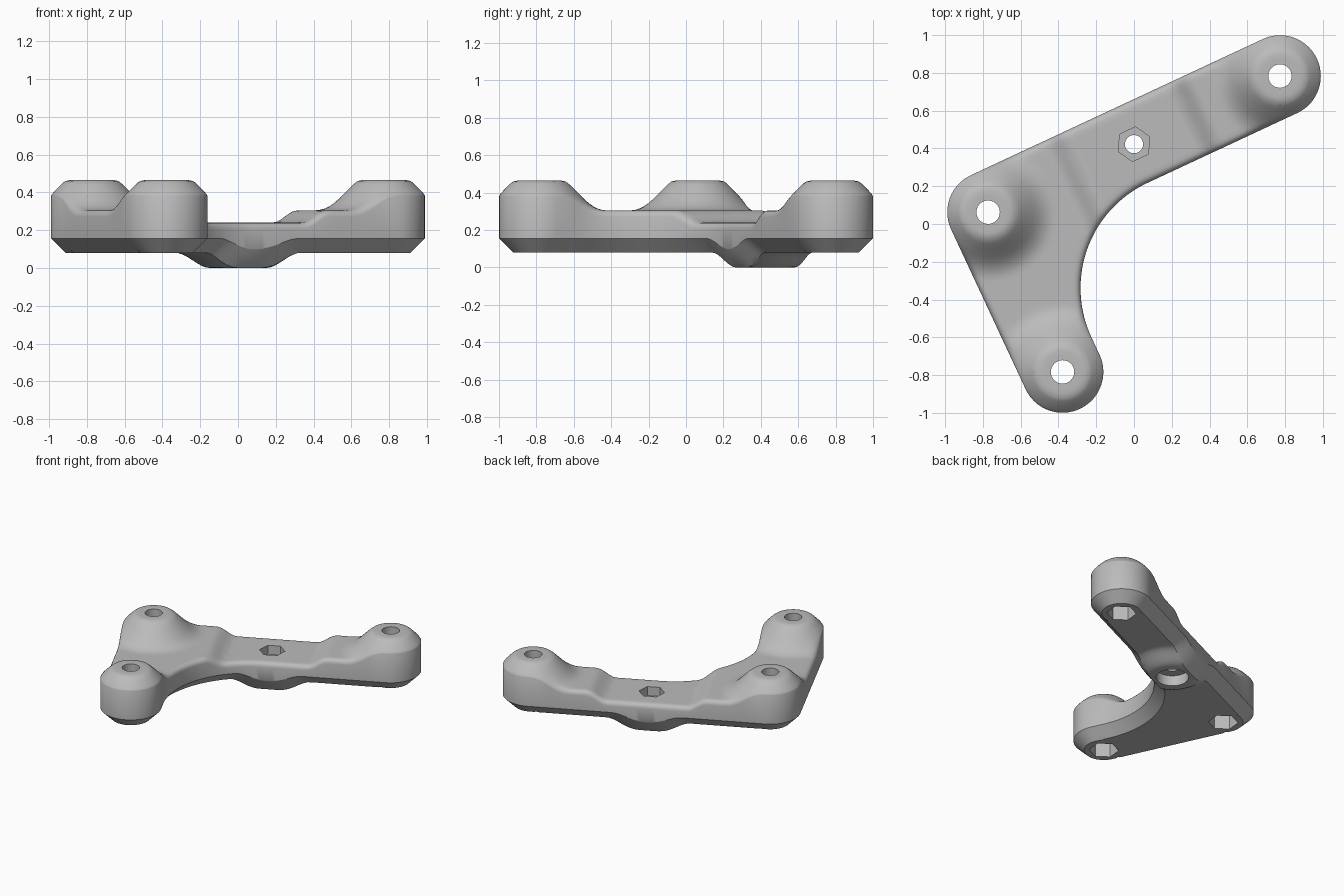
import bpy, bmesh, math
from mathutils import Vector, Matrix
from mathutils.geometry import delaunay_2d_cdt

cube = bpy.data.objects.get("Cube")
if cube:
    bpy.data.objects.remove(cube, do_unlink=True)

# Plan dimensions, in a frame whose long arm runs along x
RAD, CHAMFER, ROUND = 0.216, 0.076, 0.035
LONG, SHORT, FILLET = 1.705, 0.933, 0.615
CORNER, LONG_END, SHORT_END = Vector((0, 0)), Vector((LONG, 0)), Vector((0, -SHORT))
PADS = (CORNER, LONG_END, SHORT_END)
MID = Vector((LONG / 2, 0))
INNER = Vector((RAD + FILLET, -RAD - FILLET))


def smoothstep(a, b, x):
    t = min(max((x - a) / (b - a), 0), 1)
    return t * t * (3 - 2 * t)


def soft_max(a, b, k):
    h = max(k - abs(a - b), 0) / k
    return max(a, b) + h * h * k / 4


def arc(centre, radius, start, end, count):
    angles = [math.radians(start + (end - start) * i / count) for i in range(count + 1)]
    return [centre + radius * Vector((math.cos(a), math.sin(a))) for a in angles]


def outline(inset):
    """Closed plan contour, moved inwards by inset."""
    r = RAD - inset
    corners = (arc(SHORT_END, r, 180, 360, 36) + arc(INNER, FILLET + inset, 180, 90, 36)
               + arc(LONG_END, r, -90, 90, 36) + arc(CORNER, r, 90, 180, 18))
    points = []
    for p, q in zip(corners, corners[1:] + corners[:1]):
        steps = max(1, round((q - p).length / 0.03))
        points += [p.lerp(q, i / steps) for i in range(steps)]
    return points


def arm_depth(p, end):
    t = min(max(p.dot(end) / end.length_squared, 0), 1)
    return RAD - (p - end * t).length


def depth(p):
    """Distance from the contour, positive inside."""
    best = max(arm_depth(p, LONG_END), arm_depth(p, SHORT_END))
    if 0 <= p.x <= INNER.x and INNER.y <= p.y <= 0:
        best = max(best, min(p.x + RAD, RAD - p.y, (p - INNER).length - FILLET))
    return best


def top_height(p):
    base = 0.24 + 0.065 * smoothstep(0.29, 0.43, abs(p.x - MID.x))
    z = base
    for pad in PADS:
        cone = -soft_max(-0.465, (p - pad).length - 0.14 - 0.465, 0.02)
        z = soft_max(z, cone, 0.06)
    inward = max(ROUND - max(depth(p), 0), 0)
    drop = ROUND - math.sqrt(max(ROUND ** 2 - inward ** 2, 0))
    return z - drop * (1 - 0.8 * smoothstep(0, 0.08, z - base))


def bottom_height(p):
    boss = 0.08 * smoothstep(0.15, 0.33, (p - MID).length)
    return boss + max(CHAMFER - max(depth(p), 0), 0)


# Plan points: edge rings, circles round the pads and boss, then a grid
rim = outline(0)
points = list(rim)
for inset in (0.003, 0.01, 0.02, ROUND, 0.06, CHAMFER):
    points += outline(inset)
circles = [(pad, 0.37) for pad in PADS] + [(MID, 0.34)]


def add_inside(p, skip):
    clear = all((p - c).length > r for c, r in circles[:skip])
    if clear and depth(p) > CHAMFER + 0.008:
        points.append(p)


for n, (centre, limit) in enumerate(circles):
    for i in range(15):
        radius = 0.015 + 0.025 * i
        if radius < limit:
            for p in arc(centre, radius, 0, 360, max(8, 4 * i + 16))[:-1]:
                add_inside(p, n)
for i in range(-10, 80):
    for j in range(-46, 10):
        add_inside(Vector((i, j)) * 0.025, len(circles))

flat, _, triangles, *_ = delaunay_2d_cdt(points, [], [list(range(len(rim)))], 1, 1e-5)

# Bracket body: shaped top and underside joined by an upright wall
bm = bmesh.new()
upper = [bm.verts.new((p.x, p.y, top_height(p))) for p in flat]
lower = [bm.verts.new((p.x, p.y, bottom_height(p))) for p in flat]
for tri in triangles:
    bm.faces.new([upper[i] for i in tri])
    bm.faces.new([lower[i] for i in reversed(tri)])
bm.verts.index_update()
count = len(flat)
for e in [e for e in bm.edges if e.is_boundary and e.verts[0].index < count]:
    a, b = (v.index for v in e.verts)
    bm.faces.new((upper[a], upper[b], lower[b], lower[a]))
bmesh.ops.delete(bm, geom=[v for v in bm.verts if not v.link_faces], context='VERTS')
bmesh.ops.recalc_face_normals(bm, faces=bm.faces)


def make_object(name, bm):
    mesh = bpy.data.meshes.new(name)
    bm.to_mesh(mesh)
    bm.free()
    obj = bpy.data.objects.new(name, mesh)
    bpy.context.collection.objects.link(obj)
    return obj


body = make_object("bracket_body", bm)
bpy.ops.object.select_all(action='DESELECT')
body.select_set(True)
bpy.context.view_layer.objects.active = body


def cut(centre, radius, low, high, sides=40):
    """Bore a round or hexagonal recess."""
    tool_bm = bmesh.new()
    place = Matrix.Translation((centre.x, centre.y, (low + high) / 2))
    bmesh.ops.create_cone(tool_bm, cap_ends=True, segments=sides, radius1=radius,
                          radius2=radius, depth=high - low,
                          matrix=place @ Matrix.Rotation(math.pi / 6, 4, 'Z'))
    tool = make_object("bore_cutter", tool_bm)
    tool.hide_render = True
    mod = body.modifiers.new("bore", 'BOOLEAN')
    mod.operation, mod.solver, mod.object = 'DIFFERENCE', 'EXACT', tool
    bpy.ops.object.modifier_apply(modifier=mod.name)
    bpy.data.objects.remove(tool, do_unlink=True)


# Bolt holes with hexagonal nut pockets below each pad
for pad in PADS:
    cut(pad, 0.062, -0.1, 0.6)
    cut(pad, 0.105, -0.1, 0.27, 6)
# Middle mount: nut pocket above, round counterbore below
cut(MID, 0.048, -0.1, 0.6)
cut(MID, 0.092, 0.17, 0.6, 6)
cut(MID, 0.115, -0.1, 0.08)

# Turn the bracket into place
body.data.transform(Matrix.Translation((-0.7725, 0.0625, 0))
                    @ Matrix.Rotation(math.radians(25), 4, 'Z'))

grey = bpy.data.materials.new("plain_grey")
grey.use_nodes = True
colour = (0.5, 0.5, 0.5, 1)
grey.diffuse_color = colour
grey.node_tree.nodes["Principled BSDF"].inputs["Base Color"].default_value = colour
body.data.materials.clear()
body.data.materials.append(grey)
bpy.ops.object.shade_smooth_by_angle(angle=math.radians(32))
